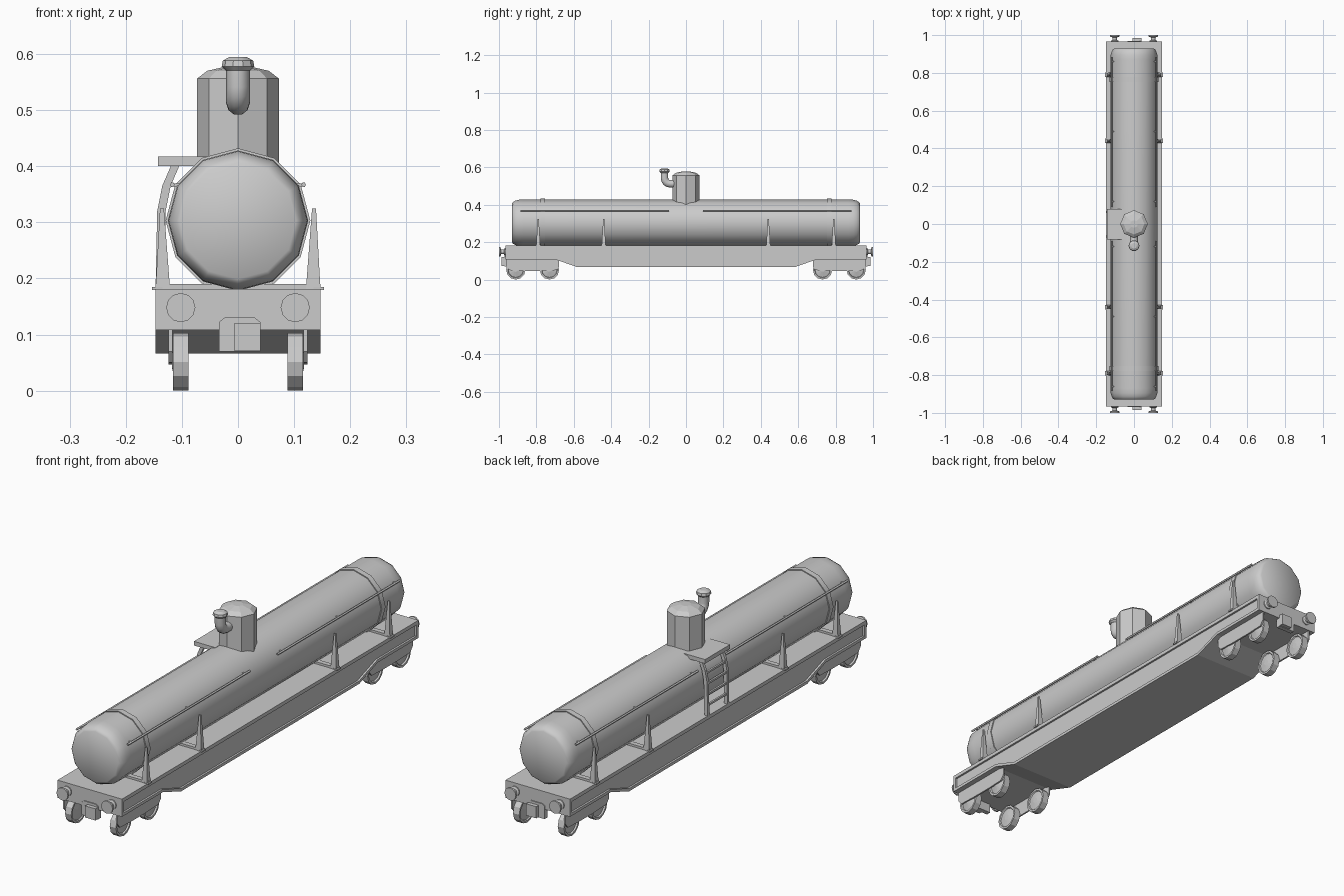
import bpy, bmesh, math
from mathutils import Vector, Matrix

if "Cube" in bpy.data.objects:
    bpy.data.objects.remove(bpy.data.objects["Cube"])

grey = bpy.data.materials.new("wagon grey")
grey.use_nodes = True
GREY = (0.6, 0.6, 0.6, 1)
grey.diffuse_color = GREY
grey.node_tree.nodes["Principled BSDF"].inputs["Base Color"].default_value = GREY


def finish(name, bm, smooth=None):
    bmesh.ops.recalc_face_normals(bm, faces=bm.faces)
    me = bpy.data.meshes.new(name)
    bm.to_mesh(me)
    bm.free()
    me.materials.append(grey)
    ob = bpy.data.objects.new(name, me)
    bpy.context.collection.objects.link(ob)
    if smooth:
        bpy.ops.object.select_all(action="DESELECT")
        ob.select_set(True)
        bpy.context.view_layer.objects.active = ob
        bpy.ops.object.shade_smooth_by_angle(angle=math.radians(smooth))
    return ob


def loft(name, rings, smooth=None, closed=False):
    """Skin between rings of equal length; cap the ends unless closed."""
    bm = bmesh.new()
    vs = [[bm.verts.new(p) for p in r] for r in rings]
    n = len(vs[0])
    pairs = list(zip(vs, vs[1:])) + ([(vs[-1], vs[0])] if closed else [])
    for a, b in pairs:
        for i in range(n):
            j = (i + 1) % n
            bm.faces.new((a[i], a[j], b[j], b[i]))
    if not closed:
        bm.faces.new(vs[0])
        bm.faces.new(vs[-1])
    return finish(name, bm, smooth)


def box(name, x0, x1, y0, y1, z0, z1):
    return loft(name, [[(x0, y0, z), (x1, y0, z), (x1, y1, z), (x0, y1, z)] for z in (z0, z1)])


def lathe(name, origin, axis, profile, n, smooth=None, closed=False):
    """Turn (distance along axis, radius) points about an axis."""
    rot = Vector((0, 0, 1)).rotation_difference(Vector(axis)).to_matrix()
    o = Vector(origin)
    rings = []
    for d, r in profile:
        rings.append([o + rot @ Vector((r * math.cos(math.tau * i / n), r * math.sin(math.tau * i / n), d))
                      for i in range(n)])
    return loft(name, rings, smooth, closed)


def prism(name, yz, x0, x1):
    return loft(name, [[(x, y, z) for y, z in yz] for x in (x0, x1)])


def tube(name, path, r, n, smooth=50):
    """Sweep a round section along a path lying in the YZ plane."""
    pts = [Vector(p) for p in path]
    rings = []
    for i, p in enumerate(pts):
        t = (pts[min(i + 1, len(pts) - 1)] - pts[max(i - 1, 0)]).normalized()
        u = Vector((1, 0, 0))
        v = t.cross(u)
        rings.append([p + r * (u * math.cos(math.tau * k / n) + v * math.sin(math.tau * k / n))
                      for k in range(n)])
    return loft(name, rings, smooth)


# Tank barrel with rounded ends
TZ, TR = 0.303, 0.125
end = [(0.93, 0.104), (0.924, 0.112), (0.912, 0.119), (0.895, 0.1235), (0.87, TR)]
lathe("tank", (0, 0, TZ), (0, 1, 0), [(-y, r) for y, r in end] + [(y, r) for y, r in reversed(end)], 12, 40)

# Straps round the tank
for s in (-1, 1):
    y = s * 0.765
    lathe("tank_strap", (0, y, TZ), (0, 1, 0),
          [(-0.012, 0.12), (-0.012, 0.129), (0.012, 0.129), (0.012, 0.12)], 12, 40, closed=True)

# Filling dome
lathe("dome", (0, 0, 0), (0, 0, 1), [(0.36, 0.073), (0.556, 0.073), (0.57, 0.055), (0.578, 0.02)], 8)

# Vent pipe with flared cap
bend = [(0, -0.085 - 0.03 * math.sin(a), 0.542 - 0.03 * math.cos(a))
        for a in [math.radians(d) for d in (0, 22.5, 45, 67.5, 90)]]
tube("vent_pipe", [(0, -0.055, 0.512)] + bend + [(0, -0.115, 0.58)], 0.021, 10)
lathe("vent_cap", (0, -0.115, 0), (0, 0, 1),
      [(0.571, 0.022), (0.578, 0.029), (0.588, 0.027), (0.595, 0.015)], 10, 30)

# Fish-belly underframe: core web, lower flange, upper flange
HALF = [(0.962, 0.108), (0.70, 0.108), (0.58, 0.066)]
lower = [(-y, z) for y, z in HALF] + [(y, z) for y, z in reversed(HALF)]
prism("frame_web", lower + [(0.962, 0.175), (-0.962, 0.175)], -0.139, 0.139)
prism("lower_flange", lower + [(y, z + 0.012) for y, z in reversed(lower)], -0.147, 0.147)
box("deck", -0.147, 0.147, -0.965, 0.965, 0.166, 0.181)
for s in (-1, 1):
    y0, y1 = sorted((s * 0.952, s * 0.966))
    box("headstock", -0.147, 0.147, y0, y1, 0.108, 0.181)

# Tank supports: tapered posts, feet and cross bars
for y in (-0.79, -0.44, 0.44, 0.79):
    box("support_bar", -0.147, 0.147, y - 0.01, y + 0.01, 0.18, 0.19)
    for s in (-1, 1):
        x0, x1 = sorted((s * 0.135, s * 0.153))
        box("post_foot", x0, x1, y - 0.012, y + 0.012, 0.179, 0.185)
        loft("support_post", [[(s * xa, y - w, z), (s * xb, y - w, z), (s * xb, y + w, z), (s * xa, y + w, z)]
                              for xa, xb, w, z in ((0.121, 0.147, 0.011, 0.18), (0.132, 0.139, 0.003, 0.325))])

# Handrails and their brackets
for sx in (-1, 1):
    for sy in (-1, 1):
        lathe("handrail", (sx * 0.117, 0, 0.367), (0, sy, 0), [(0.09, 0.0042), (0.885, 0.0042)], 6, 65)
        for y in (0.12, 0.49, 0.86):
            x0, x1 = sorted((sx * 0.1, sx * 0.117))
            box("rail_bracket", x0, x1, sy * y - 0.003, sy * y + 0.003, 0.364, 0.369)

# Side platform with ladder
box("platform", -0.143, -0.045, -0.083, 0.08, 0.4, 0.417)
STILE = [(-0.14, 0.18), (-0.137, 0.32), (-0.128, 0.365), (-0.112, 0.402)]
for y in (-0.066, 0.063):
    loft("ladder_stile", [[(x - 0.007, y - 0.006, z), (x + 0.008, y - 0.006, z),
                           (x + 0.008, y + 0.006, z), (x - 0.007, y + 0.006, z)] for x, z in STILE])
for z in (0.22, 0.265, 0.31, 0.35):
    x = -0.138 if z < 0.33 else -0.131
    box("ladder_rung", x - 0.004, x + 0.004, -0.066, 0.063, z - 0.004, z + 0.004)

# Wheel sets and bogie side frames
for sy in (-1, 1):
    for sx in (-1, 1):
        for y in (0.91, 0.73):
            lathe("wheel", (sx * 0.088, sy * y, 0.0515), (sx, 0, 0),
                  [(0, 0.012), (0.004, 0.04), (0, 0.043), (0, 0.0515), (0.028, 0.0515),
                   (0.028, 0.043), (0.022, 0.04), (0.03, 0.01)], 12)
        frame = [(0.962, 0.109), (0.962, 0.07), (0.945, 0.05), (0.87, 0.047),
                 (0.77, 0.047), (0.695, 0.05), (0.678, 0.07), (0.678, 0.109)]
        x0, x1 = sorted((sx * 0.117, sx * 0.124))
        prism("bogie_frame", [(sy * y, z) for y, z in frame], x0, x1)

# Buffers and couplers
for sy in (-1, 1):
    for sx in (-1, 1):
        lathe("buffer", (sx * 0.102, 0, 0.148), (0, sy, 0),
              [(0.962, 0.02), (0.97, 0.02), (0.974, 0.012), (0.988, 0.012), (0.993, 0.026), (1.0, 0.026)], 12, 40)
    shield = [(-0.034, 0.07), (0.04, 0.07), (0.04, 0.122), (0.03, 0.13), (-0.024, 0.13), (-0.034, 0.122)]
    loft("coupler_plate", [[(x, sy * y, z) for x, z in shield] for y in (0.95, 0.97)])
    y0, y1 = sorted((sy * 0.965, sy * 0.986))
    box("coupler_head", -0.007, 0.04, y0, y1, 0.072, 0.12)
